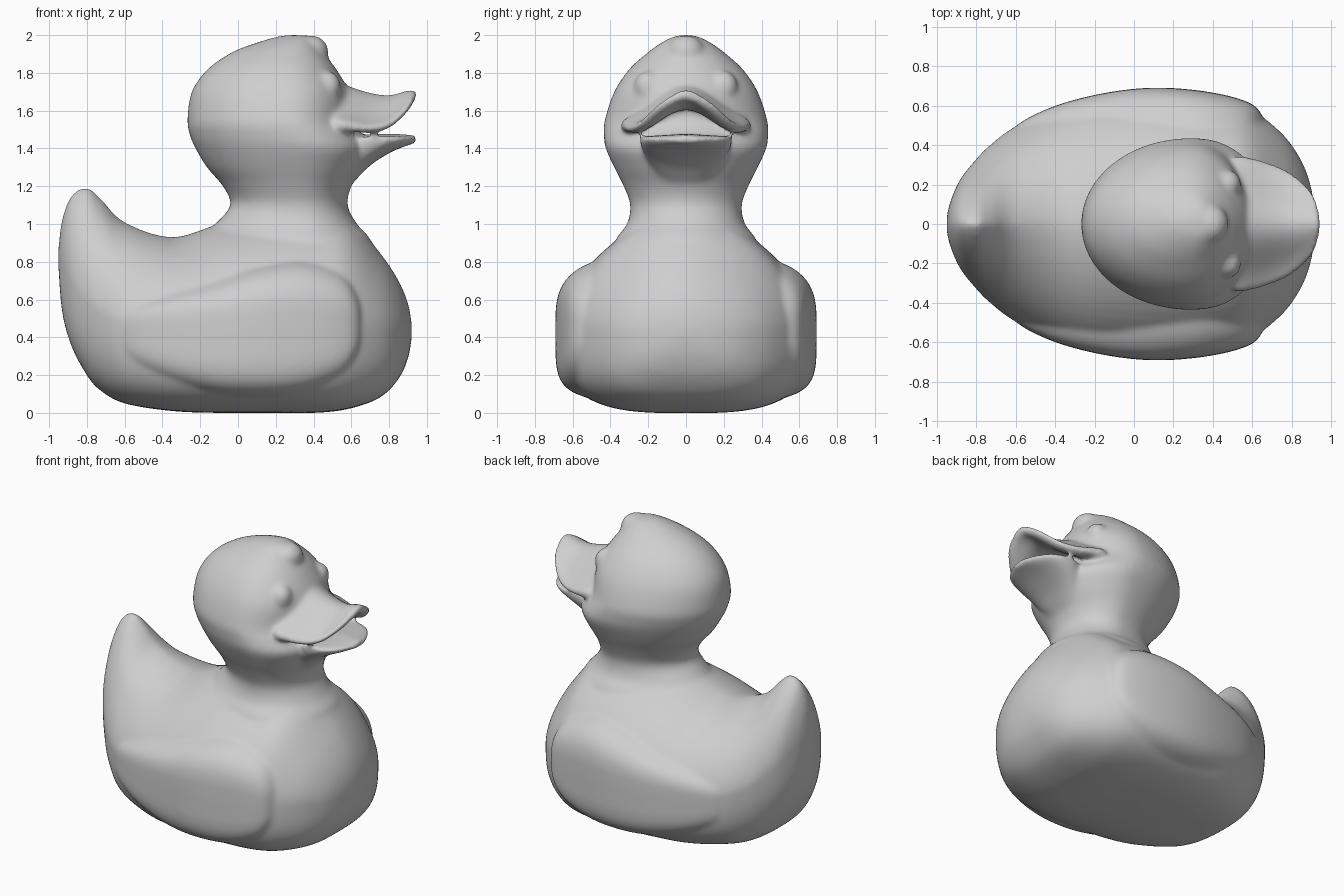
import bpy, bmesh
from math import cos, sin, pi
from mathutils import Matrix, Vector

default = bpy.data.objects.get("Cube")
if default:
    bpy.data.objects.remove(default, do_unlink=True)

SIDES = 64
ANGLES = [2 * pi * i / SIDES for i in range(SIDES)]
bm = bmesh.new()


def densify(rows, steps=5):
    """Smoothly interpolate between station rows."""
    out = []
    for i in range(len(rows) - 1):
        a, b, c, d = (rows[max(i - 1, 0)], rows[i], rows[i + 1],
                      rows[min(i + 2, len(rows) - 1)])
        for s in range(steps):
            t = s / steps
            out.append([q + t / 2 * (r - p + t * (2 * p - 5 * q + 4 * r - u
                        + t * (3 * (q - r) + u - p)))
                        for p, q, r, u in zip(a, b, c, d)])
    return out + [list(rows[-1])]


def loft(rows, section):
    """Skin a closed tube through the section of every station."""
    rings = [[bm.verts.new(p) for p in section(*row)] for row in densify(rows)]
    for low, high in zip(rings, rings[1:]):
        for i in range(SIDES):
            j = (i + 1) % SIDES
            bm.faces.new((low[i], low[j], high[j], high[i]))
    bm.faces.new(rings[0][::-1])
    bm.faces.new(rings[-1])


def power(v, e):
    return (abs(v) ** e) * (1 if v >= 0 else -1)


def body_section(x, bottom, top, width, mid, p):
    """Upper half uses exponent p, the lower half is squarer."""
    points = []
    for a in ANGLES:
        e = 2 / (p if sin(a) >= 0 else p + 1.5)
        reach = top - mid if sin(a) >= 0 else mid - bottom
        points.append((x, width * power(cos(a), e), mid + reach * power(sin(a), e)))
    return points


def wing_section(x, bottom, top, width):
    return body_section(x, bottom, top, width, .45, 3.5)


def chin_section(x, bottom, top, width):
    return body_section(x, bottom, top, width, top - .015, 1)


def head_section(z, back, front, width):
    """Egg-shaped ring, widest towards the face."""
    mid = back + (front - back) * .62
    return [(mid + (front - mid if cos(a) > 0 else mid - back) * cos(a),
             width * sin(a), z) for a in ANGLES]


def bill_section(x, top, edge, width, thick):
    """A rounded lip bent into an arch."""
    return [(x, width * cos(a), edge + (top - edge) * (.5 + .5 * cos(pi * cos(a)))
             + thick * power(sin(a), .65)) for a in ANGLES]


def ellipsoid(centre, radii):
    bmesh.ops.create_uvsphere(
        bm, u_segments=32, v_segments=20, radius=1,
        matrix=Matrix.Translation(centre) @ Matrix.Diagonal(Vector((*radii, 1))))


# Body and upturned tail: x, bottom, top, half width, widest height, exponent
loft([
    (-.95, .76, .88, .04, .82, 1.7),
    (-.93, .53, 1.03, .12, .78, 1.6),
    (-.88, .35, 1.155, .23, .7, 1.45),
    (-.8, .2, 1.195, .33, .6, 1.35),
    (-.73, .12, 1.14, .4, .54, 1.35),
    (-.6, .05, 1.01, .495, .48, 1.5),
    (-.35, .01, .93, .595, .45, 1.7),
    (-.1, 0, 1.0, .65, .45, 1.7),
    (.15, 0, 1.05, .665, .45, 1.7),
    (.4, 0, 1.06, .645, .45, 1.7),
    (.58, .02, 1.04, .59, .45, 1.7),
    (.75, .08, .85, .46, .45, 1.7),
    (.85, .18, .7, .32, .44, 1.7),
    (.9, .29, .58, .18, .44, 1.7),
    (.92, .4, .47, .04, .44, 1.7),
], body_section)

# Folded wings, one band through the body raised on both flanks
loft([
    (-.63, .32, .54, .42),
    (-.59, .25, .59, .505),
    (-.4, .15, .66, .6),
    (-.15, .08, .73, .665),
    (.1, .06, .81, .692),
    (.35, .08, .84, .675),
    (.55, .16, .78, .63),
    (.64, .29, .66, .57),
    (.67, .38, .54, .45),
], wing_section)

# Neck and head: z, back, front, half width
loft([
    (.8, -.24, .74, .4),
    (.92, -.2, .7, .37),
    (1.0, -.12, .63, .312),
    (1.1, -.04, .58, .295),
    (1.2, -.08, .6, .33),
    (1.3, -.165, .66, .38),
    (1.4, -.225, .7, .425),
    (1.47, -.255, .66, .435),
    (1.55, -.268, .6, .43),
    (1.7, -.245, .585, .38),
    (1.82, -.16, .52, .3),
    (1.91, -.03, .45, .2),
    (1.96, .1, .41, .13),
    (1.99, .2, .38, .07),
    (2.0, .26, .33, .03),
], head_section)

# Crest knob and gentle eye bulges
ellipsoid((.385, 0, 1.91), (.095, .1, .09))
for side in (-1, 1):
    ellipsoid((.475, side * .2, 1.725), (.07, .075, .085))

# Upper bill: x, arch top, arch edge, half width, half thickness
loft([
    (.47, 1.66, 1.53, .3, .03),
    (.52, 1.69, 1.525, .345, .06),
    (.6, 1.67, 1.515, .335, .055),
    (.7, 1.65, 1.505, .305, .045),
    (.8, 1.645, 1.525, .26, .037),
    (.88, 1.67, 1.59, .19, .033),
    (.92, 1.68, 1.64, .13, .03),
    (.945, 1.69, 1.68, .04, .02),
], bill_section)

# Lower bill and throat: x, bottom, top, half width
loft([
    (.45, 1.15, 1.45, .16),
    (.56, 1.17, 1.46, .19),
    (.62, 1.23, 1.47, .22),
    (.7, 1.31, 1.475, .245),
    (.8, 1.375, 1.478, .235),
    (.88, 1.41, 1.475, .18),
    (.945, 1.43, 1.47, .06),
], chin_section)

# Fuse all parts into one soft moulded skin
bmesh.ops.recalc_face_normals(bm, faces=bm.faces[:])
mesh = bpy.data.meshes.new("toy_duck")
bm.to_mesh(mesh)
bm.free()
duck = bpy.data.objects.new("toy_duck", mesh)
bpy.context.collection.objects.link(duck)

grey = bpy.data.materials.new("plain_grey")
grey.use_nodes = True
colour = (.62, .62, .62, 1)
grey.diffuse_color = colour
grey.node_tree.nodes["Principled BSDF"].inputs["Base Color"].default_value = colour
mesh.materials.append(grey)
mesh.shade_smooth()

fuse = duck.modifiers.new("fuse", 'REMESH')
fuse.mode = 'VOXEL'
fuse.voxel_size = .013
fuse.use_smooth_shade = True
soften = duck.modifiers.new("soften", 'SMOOTH')
soften.factor = .5
soften.iterations = 16
